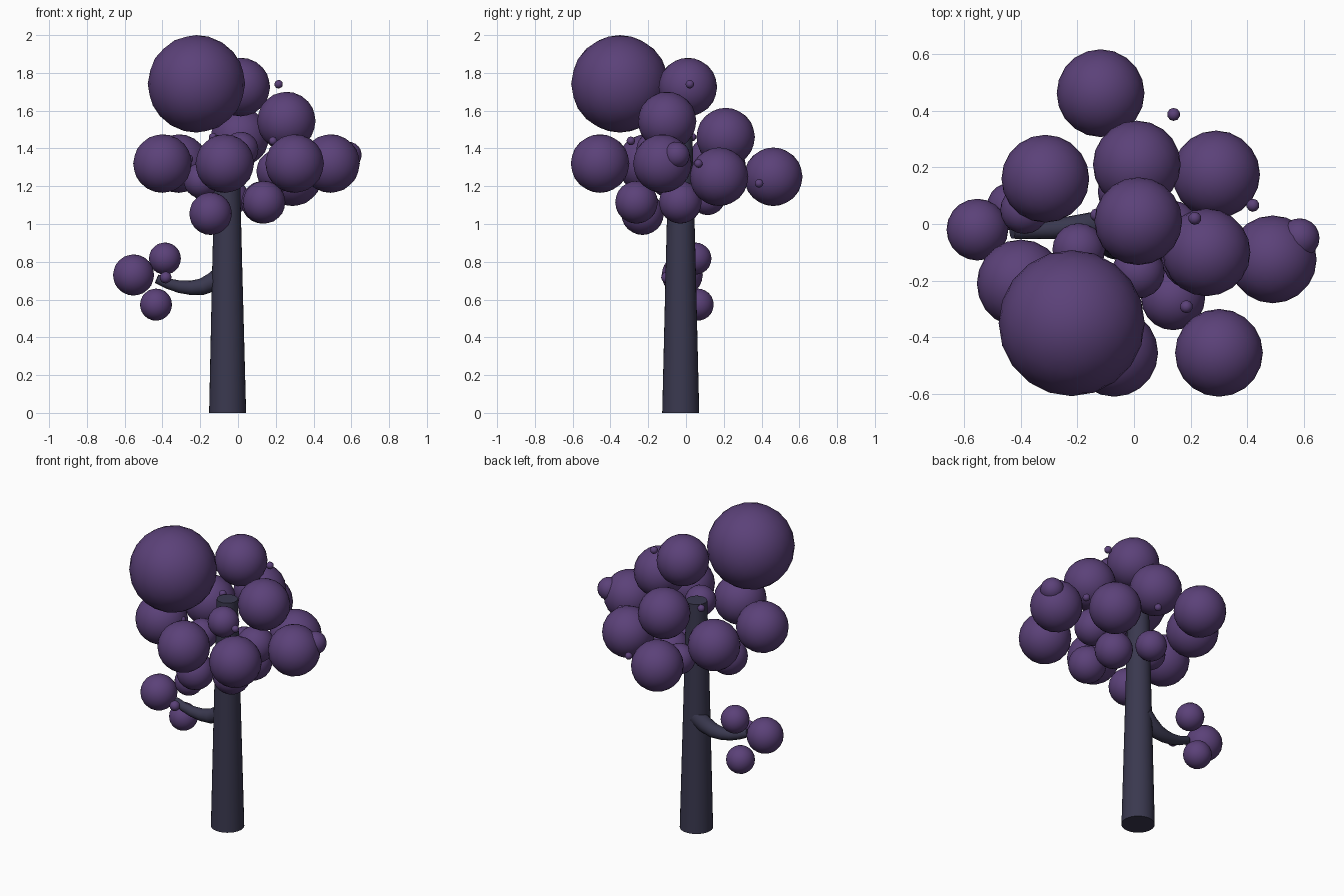
import bpy

if "Cube" in bpy.data.objects:
    bpy.data.objects.remove(bpy.data.objects["Cube"])


def material(name, rgb):
    m = bpy.data.materials.new(name)
    m.diffuse_color = (*rgb, 1)
    m.use_nodes = True
    m.node_tree.nodes["Principled BSDF"].inputs["Base Color"].default_value = m.diffuse_color
    return m


bark = material("bark", (0.042, 0.040, 0.078))
leaf = material("leaf", (0.105, 0.053, 0.190))


def limb(name, points, sides):
    """Tapered round limb along (x, y, z, radius) points."""
    curve = bpy.data.curves.new(name, 'CURVE')
    curve.dimensions = '3D'
    curve.bevel_depth = 1.0
    curve.bevel_resolution = sides // 4 - 2 + sides // 4
    curve.use_fill_caps = True
    spline = curve.splines.new('POLY')
    spline.points.add(len(points) - 1)
    for p, (x, y, z, r) in zip(spline.points, points):
        p.co = (x, y, z, 1)
        p.radius = r
    obj = bpy.data.objects.new(name, curve)
    bpy.context.collection.objects.link(obj)
    bpy.ops.object.select_all(action='DESELECT')
    bpy.context.view_layer.objects.active = obj
    obj.select_set(True)
    bpy.ops.object.convert(target='MESH')
    obj = bpy.context.object
    obj.name = name
    obj.data.materials.clear()
    obj.data.materials.append(bark)
    bpy.ops.object.shade_smooth_by_angle()


def puffs(name, radius, centres, subdivisions=3):
    """Row of equal round leaf puffs."""
    for i, c in enumerate(centres):
        bpy.ops.mesh.primitive_ico_sphere_add(
            subdivisions=subdivisions, radius=radius, location=c)
        obj = bpy.context.object
        obj.name = f"{name}_{i + 1}"
        obj.data.materials.append(leaf)
        bpy.ops.object.shade_smooth()


# Trunk and the sagging side branch
limb("trunk", [(-0.055, -0.028, 0, 0.098), (-0.057, -0.028, 0.75, 0.08),
               (-0.057, -0.028, 1.47, 0.062)], 32)
limb("branch", [(-0.07, 0.0, 0.74, 0.055), (-0.13, -0.005, 0.695, 0.05),
                (-0.19, -0.01, 0.668, 0.044), (-0.25, -0.015, 0.662, 0.038),
                (-0.31, -0.02, 0.668, 0.033), (-0.37, -0.025, 0.684, 0.028),
                (-0.43, -0.028, 0.71, 0.024)], 16)

# Crown
puffs("crown_top_puff", 0.258, [(-0.22, -0.35, 1.742)])
puffs("large_puff", 0.155, [
    (-0.118, 0.462, 1.25), (0.01, 0.21, 1.46), (0.015, 0.01, 1.725),
    (-0.313, 0.16, 1.32), (0.29, 0.175, 1.25), (0.256, -0.10, 1.545),
    (0.49, -0.125, 1.32), (0.30, -0.455, 1.32), (-0.07, -0.455, 1.32),
    (-0.40, -0.21, 1.32)])
puffs("medium_puff", 0.113, [
    (-0.145, -0.23, 1.055), (0.138, -0.262, 1.115), (0.13, -0.03, 1.115),
    (0.21, -0.12, 1.28)])
puffs("small_puff", 0.093, [
    (0.015, -0.17, 1.395), (-0.195, -0.09, 1.23), (-0.035, 0.115, 1.14)])
puffs("side_puff", 0.07, [(0.585, -0.05, 1.365)])

# Puffs around the branch tip
puffs("branch_large_puff", 0.109, [(-0.553, -0.02, 0.73)])
puffs("branch_puff", 0.085, [(-0.387, 0.05, 0.817), (-0.434, 0.062, 0.573)])
puffs("branch_bud", 0.032, [(-0.383, -0.10, 0.717)], 2)

# Tiny buds floating around the crown
puffs("bud", 0.023, [
    (0.14, 0.387, 1.215), (0.42, 0.066, 1.32), (0.215, 0.02, 1.74),
    (0.185, -0.292, 1.44), (-0.26, -0.20, 1.345), (-0.132, 0.032, 1.46)], 2)
